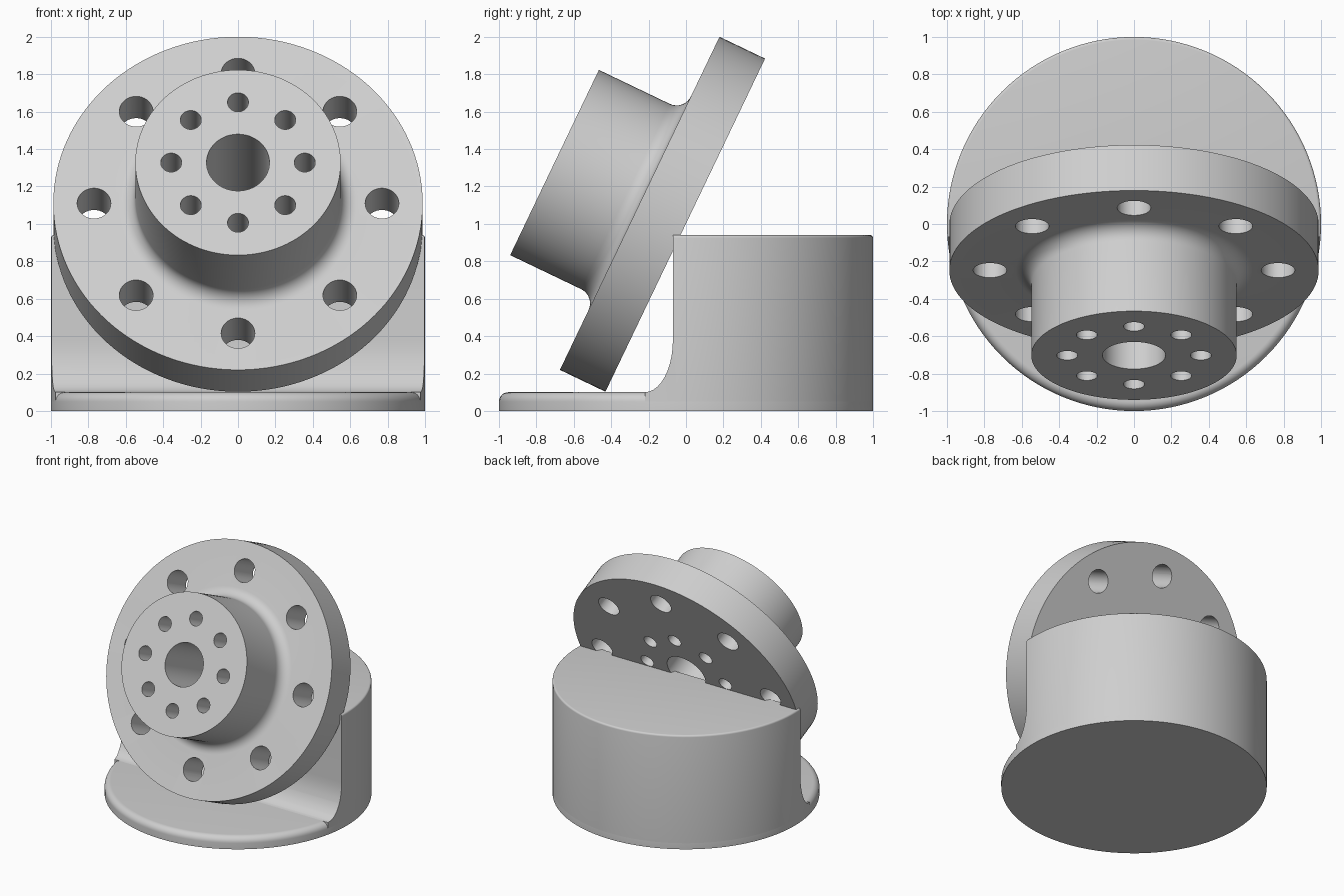
import bpy, bmesh, math

if "Cube" in bpy.data.objects:
    bpy.data.objects.remove(bpy.data.objects["Cube"])

grey = bpy.data.materials.new("light_grey")
grey.diffuse_color = (0.62, 0.62, 0.62, 1)
grey.use_nodes = True
grey.node_tree.nodes["Principled BSDF"].inputs["Base Color"].default_value = grey.diffuse_color


def make_object(name, bm):
    bmesh.ops.recalc_face_normals(bm, faces=bm.faces)
    mesh = bpy.data.meshes.new(name)
    bm.to_mesh(mesh)
    bm.free()
    mesh.materials.append(grey)
    obj = bpy.data.objects.new(name, mesh)
    bpy.context.collection.objects.link(obj)
    return obj


def lathe(name, profile, closed=False, steps=128):
    """Revolve (radius, height) points about z; open profiles get end caps."""
    bm = bmesh.new()
    rings = []
    for r, h in profile:
        rings.append([bm.verts.new((r * math.cos(2 * math.pi * i / steps),
                                    r * math.sin(2 * math.pi * i / steps), h))
                      for i in range(steps)])
    pairs = list(zip(rings, rings[1:]))
    if closed:
        pairs.append((rings[-1], rings[0]))
    else:
        bm.faces.new(rings[0])
        bm.faces.new(rings[-1])
    for a, b in pairs:
        for i in range(steps):
            j = (i + 1) % steps
            bm.faces.new((a[i], a[j], b[j], b[i]))
    return make_object(name, bm)


def activate(obj):
    bpy.ops.object.select_all(action='DESELECT')
    obj.select_set(True)
    bpy.context.view_layer.objects.active = obj


def boolean(obj, cutter, operation):
    mod = obj.modifiers.new("cut", 'BOOLEAN')
    mod.operation = operation
    mod.solver = 'EXACT'
    mod.object = cutter
    activate(obj)
    bpy.ops.object.modifier_apply(modifier=mod.name)
    bpy.data.objects.remove(cutter, do_unlink=True)


def arc(cx, cy, r, start, end, n=8):
    return [(cx + r * math.cos(math.radians(start + (end - start) * i / n)),
             cy + r * math.sin(math.radians(start + (end - start) * i / n)))
            for i in range(n + 1)]


# Base plate with rounded lip
plate = lathe("base_plate", [(1, 0)] + arc(0.95, 0.05, 0.05, 0, 90))

# Rear half block: round body trimmed by a side profile with a filleted foot
block = lathe("rear_block", [(1, 0.05)] + arc(0.985, 0.925, 0.015, 0, 90, 4))
foot = [(-0.22 + 0.15 * math.sin(t * math.pi / 20),
         0.10 + 0.28 * (1 - math.cos(t * math.pi / 20))) for t in range(11)]
side = [(1.2, -0.1), (-0.22, -0.1)] + foot + [(-0.07, 1.2), (1.2, 1.2)]
bm = bmesh.new()
ends = [[bm.verts.new((x, y, z)) for y, z in side] for x in (-1.2, 1.2)]
for loop in ends:
    bm.faces.new(loop)
for i in range(len(side)):
    j = (i + 1) % len(side)
    bm.faces.new((ends[0][i], ends[0][j], ends[1][j], ends[1][i]))
boolean(block, make_object("block_profile", bm), 'INTERSECT')

# Flange with hub, root fillet and central bore
HUB, BORE, FIL = 0.549, 0.168, 0.085
flange = lathe("flange_and_hub",
               [(BORE, -0.27), (0.9875, -0.27), (0.9875, 0)]
               + arc(HUB + FIL, FIL, FIL, 270, 180)
               + [(HUB, 0.505), (BORE, 0.505)], closed=True)

# Two rings of eight through holes
bm = bmesh.new()
for ring, radius in ((0.77, 0.09), (0.357, 0.056)):
    for k in range(8):
        a = k * math.pi / 4
        made = bmesh.ops.create_cone(bm, cap_ends=True, segments=40, radius1=radius,
                                     radius2=radius, depth=3)
        bmesh.ops.translate(bm, verts=made["verts"],
                            vec=(ring * math.cos(a), ring * math.sin(a), 0))
boolean(flange, make_object("hole_cutter", bm), 'DIFFERENCE')

# Lean the flange back against the block
flange.location = (0, -0.2475, 1.11)
flange.rotation_euler = (math.radians(64.4), 0, 0)

for obj in (plate, block, flange):
    activate(obj)
    bpy.ops.object.shade_smooth_by_angle(angle=math.radians(30))
